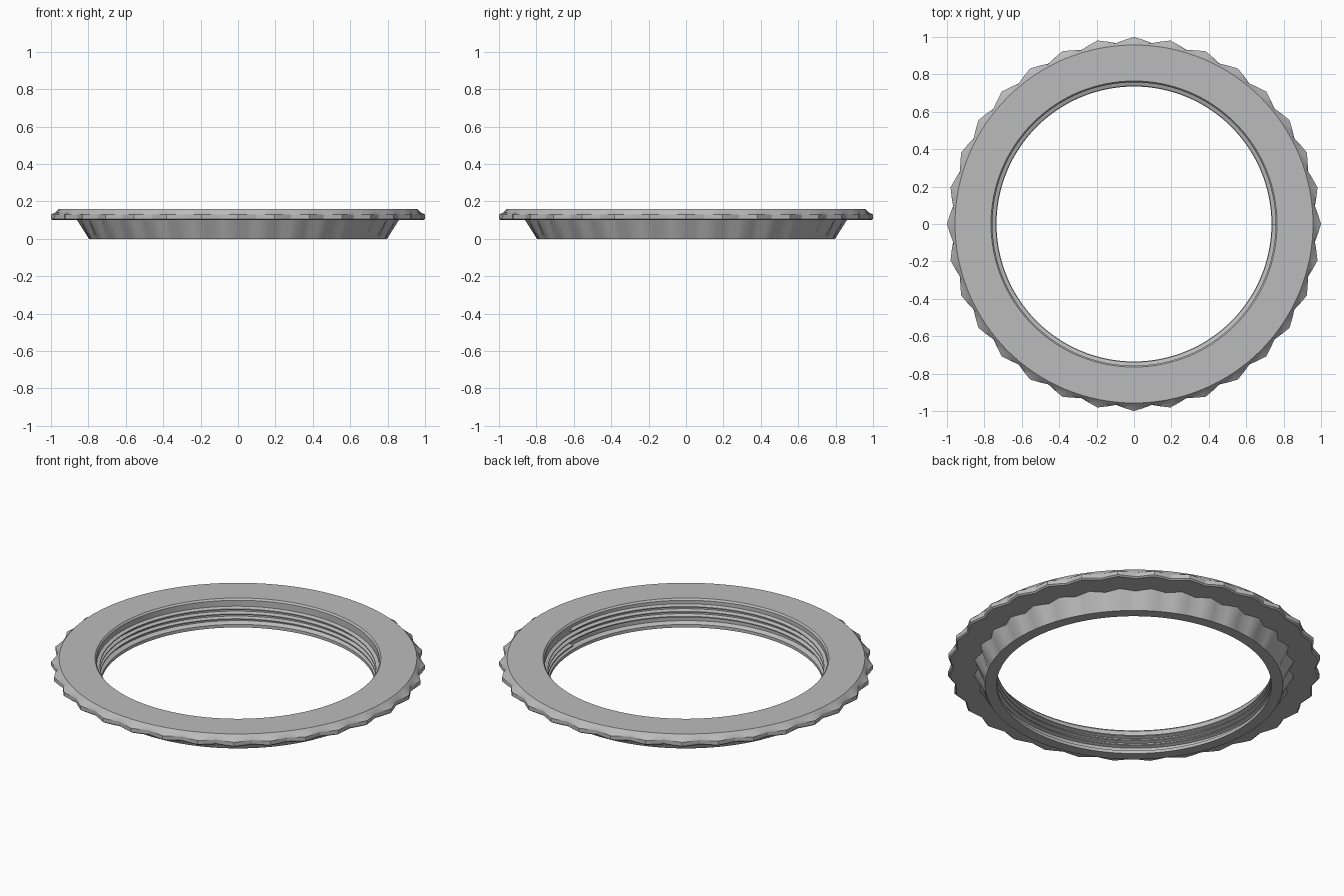
import bpy, bmesh, math

if "Cube" in bpy.data.objects:
    bpy.data.objects.remove(bpy.data.objects["Cube"])

TEETH = 32
SEG = TEETH * 4

grey = bpy.data.materials.new("plain grey")
grey.use_nodes = True
colour = (0.5, 0.5, 0.5, 1)
grey.diffuse_color = colour
grey.node_tree.nodes["Principled BSDF"].inputs["Base Color"].default_value = colour


def finish(name, bm, angle):
    bmesh.ops.recalc_face_normals(bm, faces=bm.faces)
    mesh = bpy.data.meshes.new(name)
    bm.to_mesh(mesh)
    bm.free()
    mesh.materials.append(grey)
    ob = bpy.data.objects.new(name, mesh)
    bpy.context.collection.objects.link(ob)
    bpy.ops.object.select_all(action="DESELECT")
    ob.select_set(True)
    bpy.context.view_layer.objects.active = ob
    bpy.ops.object.shade_smooth_by_angle(angle=math.radians(angle))


def scallop(i, peak, valley):
    """Radius of a pointed wave: highest on each tooth, lowest halfway between."""
    t = abs((i / SEG * TEETH) % 1 - 0.5) * 2
    return valley + (peak - valley) * t


def lathe(name, profile, angle=25):
    """Closed ring from (peak radius, valley radius, height) points."""
    bm = bmesh.new()
    rings = []
    for peak, valley, z in profile:
        ring = []
        for i in range(SEG):
            a = math.tau * i / SEG
            r = scallop(i, peak, valley)
            ring.append(bm.verts.new((r * math.cos(a), r * math.sin(a), z)))
        rings.append(ring)
    for low, high in zip(rings, rings[1:] + rings[:1]):
        for i in range(SEG):
            j = (i + 1) % SEG
            bm.faces.new((low[i], low[j], high[j], high[i]))
    finish(name, bm, angle)


# Whole ring: bore, fluted cone, toothed flange rim and flat top
lathe("lock_ring", [
    (0.735, 0.735, 0.0),
    (0.797, 0.797, 0.0),
    (0.86, 0.83, 0.10),
    (0.99, 0.965, 0.10),
    (1.0, 0.972, 0.107),
    (1.0, 0.972, 0.13),
    (0.973, 0.971, 0.144),
    (0.957, 0.957, 0.16),
    (0.765, 0.765, 0.16),
    (0.757, 0.757, 0.15),
    (0.757, 0.757, 0.03),
    (0.735, 0.735, 0.018),
])

# Screw thread winding up the inside of the bore
TURNS, PITCH = 3, 0.029
bm = bmesh.new()
section = [(0.76, -0.011), (0.738, -0.003), (0.738, 0.003), (0.76, 0.011)]
previous = None
for i in range(SEG * TURNS + 1):
    a = math.tau * i / SEG
    mid = 0.037 + PITCH * i / SEG
    ring = [bm.verts.new((r * math.cos(a), r * math.sin(a), mid + dz)) for r, dz in section]
    if previous:
        for k in range(4):
            n = (k + 1) % 4
            bm.faces.new((previous[k], previous[n], ring[n], ring[k]))
    else:
        bm.faces.new(ring)
    previous = ring
bm.faces.new(previous)
finish("inner_thread", bm, 30)
